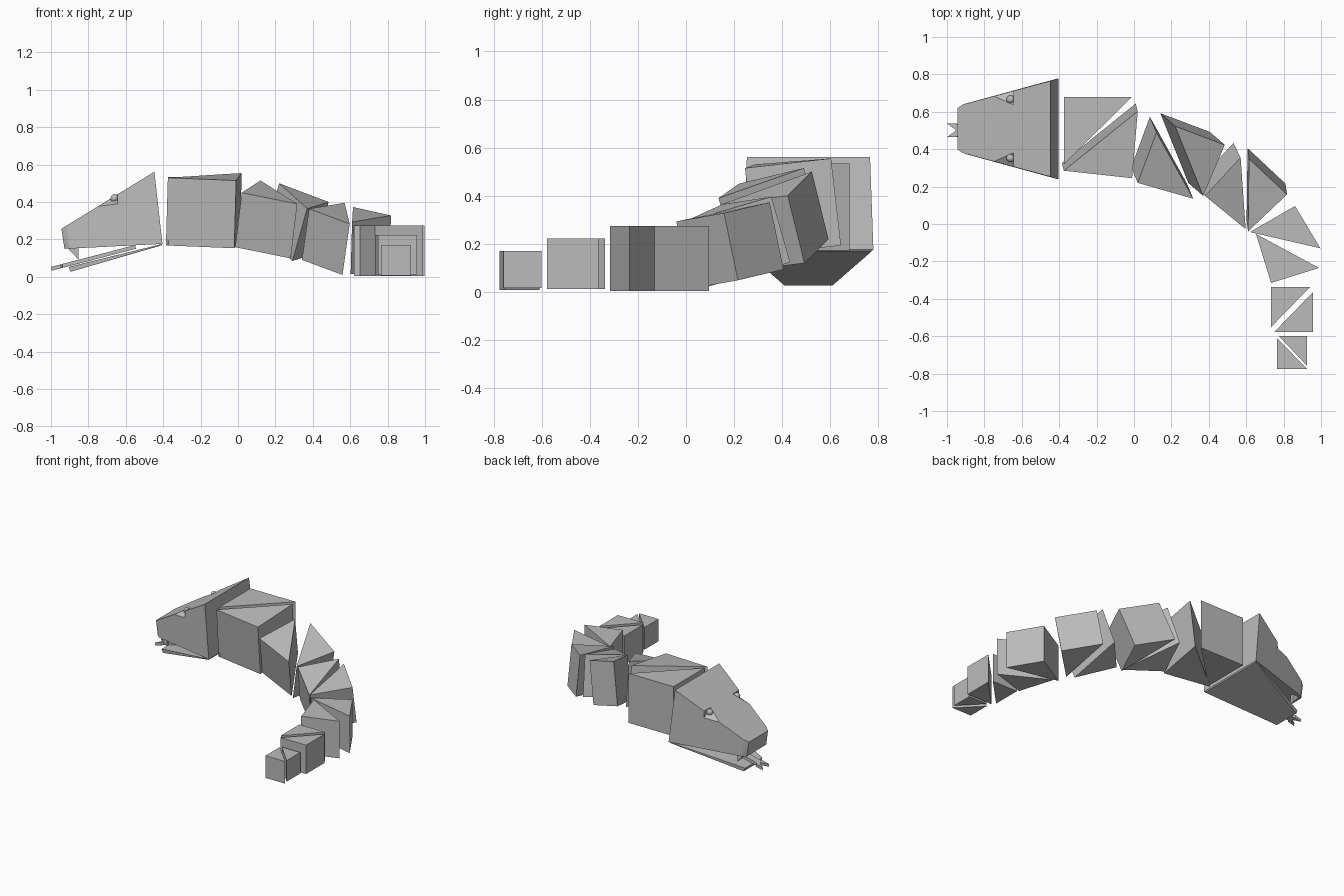
import bpy, bmesh
from mathutils import Vector

if "Cube" in bpy.data.objects:
    bpy.data.objects.remove(bpy.data.objects["Cube"])

CY = 0.509  # head centre line

grey = bpy.data.materials.new("plain grey")
grey.diffuse_color = (0.5, 0.5, 0.5, 1)
grey.use_nodes = True
grey.node_tree.nodes["Principled BSDF"].inputs["Base Color"].default_value = grey.diffuse_color


def finish(bm, name):
    bmesh.ops.recalc_face_normals(bm, faces=bm.faces[:])
    me = bpy.data.meshes.new(name)
    bm.to_mesh(me)
    bm.free()
    me.materials.append(grey)
    ob = bpy.data.objects.new(name, me)
    bpy.context.collection.objects.link(ob)
    return ob


def prism(name, pts, push):
    """Extrude a flat outline along a vector."""
    bm = bmesh.new()
    f = bm.faces.new([bm.verts.new(p) for p in pts])
    r = bmesh.ops.extrude_face_region(bm, geom=[f])
    vs = [g for g in r["geom"] if isinstance(g, bmesh.types.BMVert)]
    bmesh.ops.translate(bm, verts=vs, vec=push)
    if f.is_valid and len(bm.faces) < len(pts) + 2:
        bm.faces.new(bm.verts[:len(pts)])
    return finish(bm, name)


def wedge(name, corner, a, b):
    """Half cube: right-angled top triangle, pushed down square to itself."""
    c, a, b = Vector(corner), Vector(a), Vector(b)
    n = (a - c).cross(b - c)
    if n.z > 0:
        n = -n
    size = ((a - c).length + (b - c).length) / 2
    return prism(name, [c, a, b], n.normalized() * size)


def hull(name, pts):
    bm = bmesh.new()
    for p in pts:
        bm.verts.new(p)
    bmesh.ops.convex_hull(bm, input=bm.verts[:])
    bmesh.ops.dissolve_limit(bm, angle_limit=0.01, verts=bm.verts[:], edges=bm.edges[:])
    return finish(bm, name)


def mirrored(half):
    """(x, half width, z) points on both sides of the head."""
    return [(x, CY + s * w, z) for x, w, z in half for s in (-1, 1)]


# Body wedges, neck to tail: right-angle corner, then the two other top points
body = [
    ((-.375, .68, .535), (-.01, .68, .535), (-.375, .32, .535)),
    ((-.01, .245, .515), (-.375, .285, .53), (.02, .603, .555)),
    ((.02, .22, .45), (.317, .135, .39), (.12, .49, .515)),
    ((.485, .423, .40), (.22, .523, .50), (.37, .15, .365)),
    ((.38, .15, .364), (.597, -.027, .283), (.57, .355, .396)),
    ((.818, .158, .328), (.615, .348, .373), (.61, -.04, .293)),
    ((.861, .096, .275), (.62, -.043, .275), (.997, -.13, .275)),
    ((.733, -.315, .275), (.652, -.053, .275), (.989, -.235, .275)),
    ((.733, -.337, .223), (.941, -.337, .223), (.733, -.551, .223)),
    ((.957, -.578, .223), (.957, -.364, .223), (.749, -.578, .223)),
    ((.765, -.775, .17), (.925, -.775, .17), (.765, -.61, .17)),
    ((.925, -.6, .17), (.775, -.6, .17), (.925, -.758, .17)),
]
for i, tri in enumerate(body):
    wedge(f"body_wedge_{i + 1}", *tri)

# Head block with a chamfered snout
head = hull("head", mirrored([
    (-.404, .27, .176), (-.447, .256, .562),
    (-.944, .11, .257), (-.915, .13, .275),
    (-.928, .112, .15), (-.90, .135, .151)]))

# Eye notches cut from the roof edge, and the eyes in them
for side, s in (("left", -1), ("right", 1)):
    cut = hull("notch_cutter_" + side, [
        (-.645, CY + s * .125, .443), (-.76, CY + s * .178, .371),
        (-.645, CY + s * .211, .385), (-.645, CY + s * .32, .56)])
    cut.hide_render = True
    cut.hide_set(True)
    m = head.modifiers.new("notch_" + side, 'BOOLEAN')
    m.operation, m.object, m.solver = 'DIFFERENCE', cut, 'EXACT'

    bm = bmesh.new()
    bmesh.ops.create_uvsphere(bm, u_segments=16, v_segments=10, radius=.022)
    bmesh.ops.translate(bm, verts=bm.verts[:], vec=(-.66, CY + s * .157, .42))
    for f in bm.faces:
        f.smooth = True
    finish(bm, "eye_" + side)

    # Fang under the snout
    y = CY + s * .09
    prism("fang_" + side, [(-.91, y, .153), (-.853, y, .155), (-.853, y, .092)],
          (0, s * .025, 0))

# Lower jaw plate
hull("jaw", mirrored([
    (-.404, .268, .176), (-.41, .262, .168),
    (-.906, .10, .053), (-.895, .10, .027)]))

# Forked tongue lying on the jaw
plan = [(-.55, .025), (-.94, .025), (-.95, .036), (-1, .036), (-.955, .004)]
outline = plan + [(x, -w) for x, w in reversed(plan)]
prism("tongue", [(x, CY - .008 + w, .053 + .26 * (x + 1)) for x, w in outline],
      (.004, 0, -.02))
